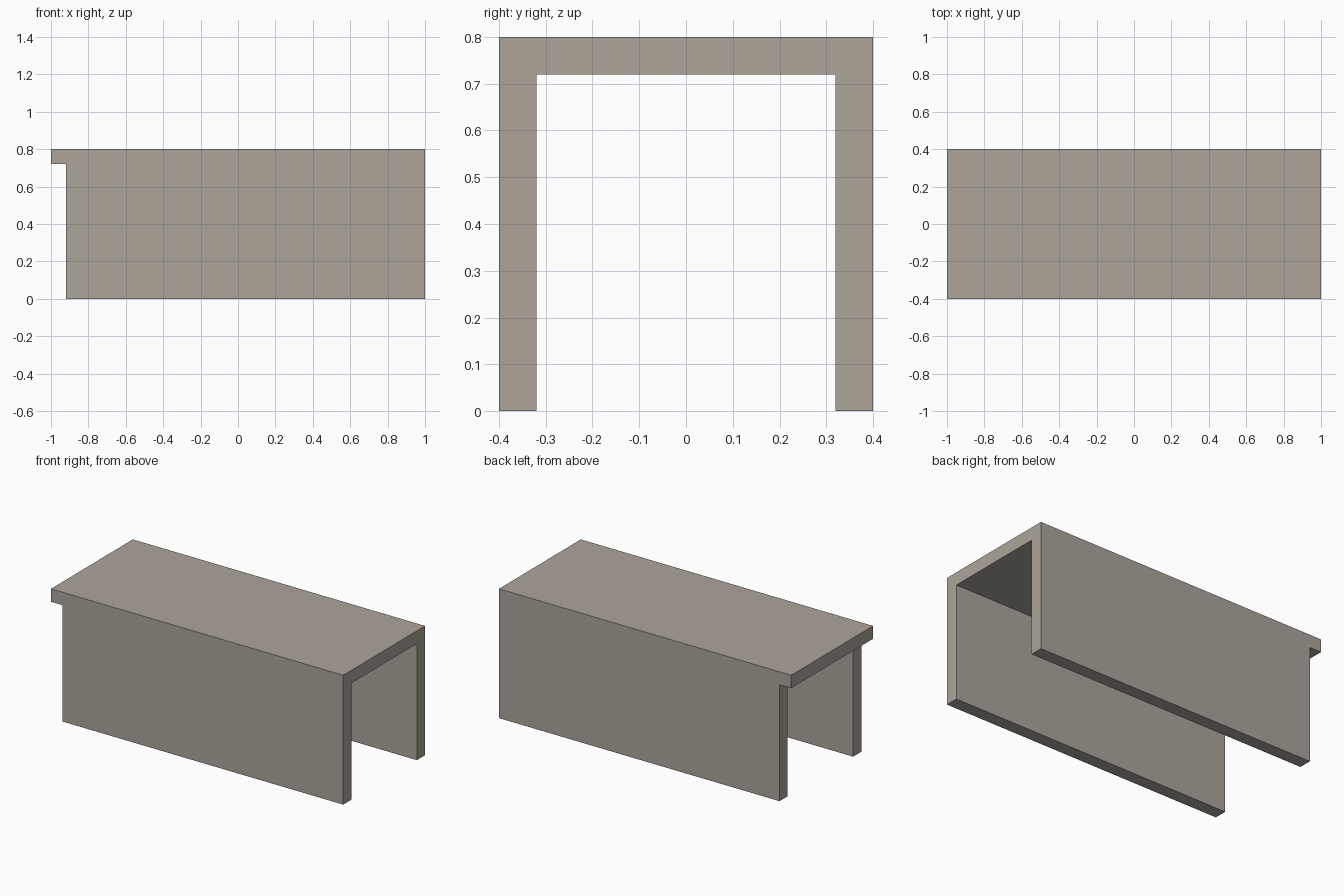
import bpy
import bmesh
import math
from mathutils import Vector

cube = bpy.data.objects.get("Cube")
if cube:
    bpy.data.objects.remove(cube, do_unlink=True)

# Dimensions
END, HALF_W, HEIGHT, THICK = 1.0, 0.4, 0.8, 0.08
INNER_W, UNDERSIDE = HALF_W - THICK, HEIGHT - THICK
OVERHANG = 0.08

# Warm grey material
COLOUR = (0.413, 0.376, 0.323, 1.0)
mat = bpy.data.materials.new("warm grey")
mat.use_nodes = True
mat.diffuse_color = COLOUR
mat.node_tree.nodes["Principled BSDF"].inputs["Base Color"].default_value = COLOUR

bm = bmesh.new()


def extrude_x(faces, distance):
    """Extrude faces along x and return the new end faces."""
    geom = bmesh.ops.extrude_face_region(bm, geom=faces)["geom"]
    verts = [g for g in geom if isinstance(g, bmesh.types.BMVert)]
    bmesh.ops.translate(bm, verts=verts, vec=Vector((distance, 0, 0)))
    return [g for g in geom if isinstance(g, bmesh.types.BMFace)]


# Cross-section: two legs joined by a top slab
def point(y, z):
    return bm.verts.new((END, y, z))


outer = {s: point(s * HALF_W, UNDERSIDE) for s in (-1, 1)}
inner = {s: point(s * INNER_W, UNDERSIDE) for s in (-1, 1)}
profile = [bm.faces.new((outer[s], inner[s], point(s * INNER_W, 0), point(s * HALF_W, 0)))
           for s in (-1, 1)]
profile.append(bm.faces.new((outer[-1], inner[-1], inner[1], outer[1],
                             point(HALF_W, HEIGHT), point(-HALF_W, HEIGHT))))

# Full-length walls and top, then the top slab overhanging one end
ends = extrude_x(profile, -(2 * END - OVERHANG))
slab_end = max(ends, key=lambda f: f.calc_center_median().z)
extrude_x([slab_end], -OVERHANG)

# Merge coplanar faces into clean panels
bmesh.ops.recalc_face_normals(bm, faces=bm.faces[:])
bmesh.ops.dissolve_limit(bm, angle_limit=math.radians(1),
                         verts=bm.verts[:], edges=bm.edges[:])

mesh = bpy.data.meshes.new("bench_body")
bm.to_mesh(mesh)
bm.free()
mesh.materials.append(mat)
bench = bpy.data.objects.new("bench_body", mesh)
bpy.context.collection.objects.link(bench)
